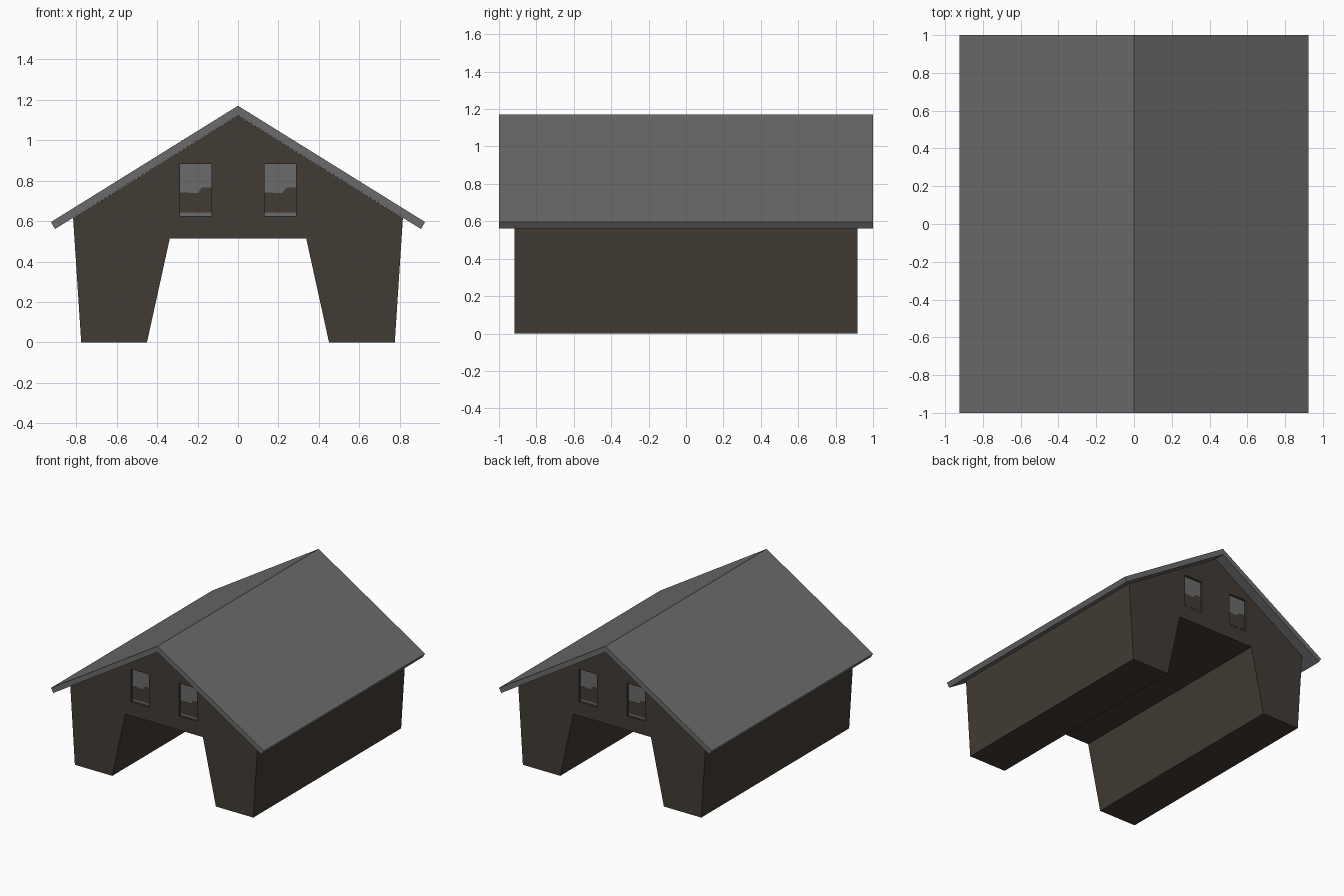
import bpy, bmesh, math
from mathutils import Matrix

if "Cube" in bpy.data.objects:
    bpy.data.objects.remove(bpy.data.objects["Cube"])


def material(name, rgb):
    m = bpy.data.materials.new(name)
    m.diffuse_color = (*rgb, 1)
    m.use_nodes = True
    m.node_tree.nodes["Principled BSDF"].inputs["Base Color"].default_value = m.diffuse_color
    return m


WALL = material("dark brown timber", (0.055, 0.044, 0.033))
ROOF = material("grey roofing", (0.148, 0.148, 0.148))


def extrude_profile(name, points, y0, y1, mat):
    """Closed x-z outline extruded along y."""
    bm = bmesh.new()
    face = bm.faces.new([bm.verts.new((x, y0, z)) for x, z in points])
    ext = bmesh.ops.extrude_face_region(bm, geom=[face])
    verts = [g for g in ext["geom"] if isinstance(g, bmesh.types.BMVert)]
    bmesh.ops.translate(bm, verts=verts, vec=(0, y1 - y0, 0))
    bmesh.ops.recalc_face_normals(bm, faces=bm.faces)
    mesh = bpy.data.meshes.new(name)
    bm.to_mesh(mesh)
    bm.free()
    mesh.materials.append(mat)
    ob = bpy.data.objects.new(name, mesh)
    bpy.context.collection.objects.link(ob)
    return ob


def mirrored(half):
    """Complete a half outline across x = 0 (points on the axis kept once)."""
    return half + [(-x, z) for x, z in reversed(half) if x > 0]


def rect(x0, x1, z0, z1):
    return [(x0, z0), (x1, z0), (x1, z1), (x0, z1)]


# Roof: two sloping slabs meeting at the ridge
extrude_profile("roof", [(0, 1.17), (0.925, 0.595), (0.904, 0.561), (0, 1.123),
                         (-0.904, 0.561), (-0.925, 0.595)], -1, 1, ROOF)

# Walls: gabled body with a tapered passage through it
END = 0.917
body = extrude_profile("walls", mirrored([(0, 1.122), (0.815, 0.615), (0.775, 0),
                                          (0.45, 0), (0.337, 0.515)]), -END, END, WALL)

# Windows: recesses in both gables, grey panes with a dark lower reflection
DEPTH, WX, HALF, Z0, Z1 = 0.02, 0.2085, 0.078, 0.625, 0.882
skyline = [(-HALF, 0.643), (HALF, 0.643), (HALF, 0.765), (0.03, 0.765),
           (0.01, 0.738), (-HALF, 0.742)]
for end, turn in (("front", 0), ("back", math.pi)):
    for side, cx in (("left", -WX), ("right", WX)):
        rot = Matrix.Rotation(turn, 4, 'Z')
        floor = -END + DEPTH
        cutter = extrude_profile("window_cutter", rect(cx - HALF, cx + HALF, Z0, Z1),
                                 -END - 0.05, floor, WALL)
        cutter.data.transform(rot)
        cutter.hide_render = True
        mod = body.modifiers.new("window", 'BOOLEAN')
        mod.operation = 'DIFFERENCE'
        mod.solver = 'EXACT'
        mod.object = cutter
        bpy.context.view_layer.objects.active = body
        bpy.ops.object.modifier_apply(modifier=mod.name)
        bpy.data.objects.remove(cutter)

        pane = extrude_profile(f"{end}_{side}_window_pane",
                               rect(cx - HALF, cx + HALF, Z0, Z1),
                               floor - 0.003, floor + 0.002, ROOF)
        shade = extrude_profile(f"{end}_{side}_window_reflection",
                                [(cx + x, z) for x, z in skyline],
                                floor - 0.005, floor - 0.001, WALL)
        for ob in (pane, shade):
            ob.data.transform(rot)
